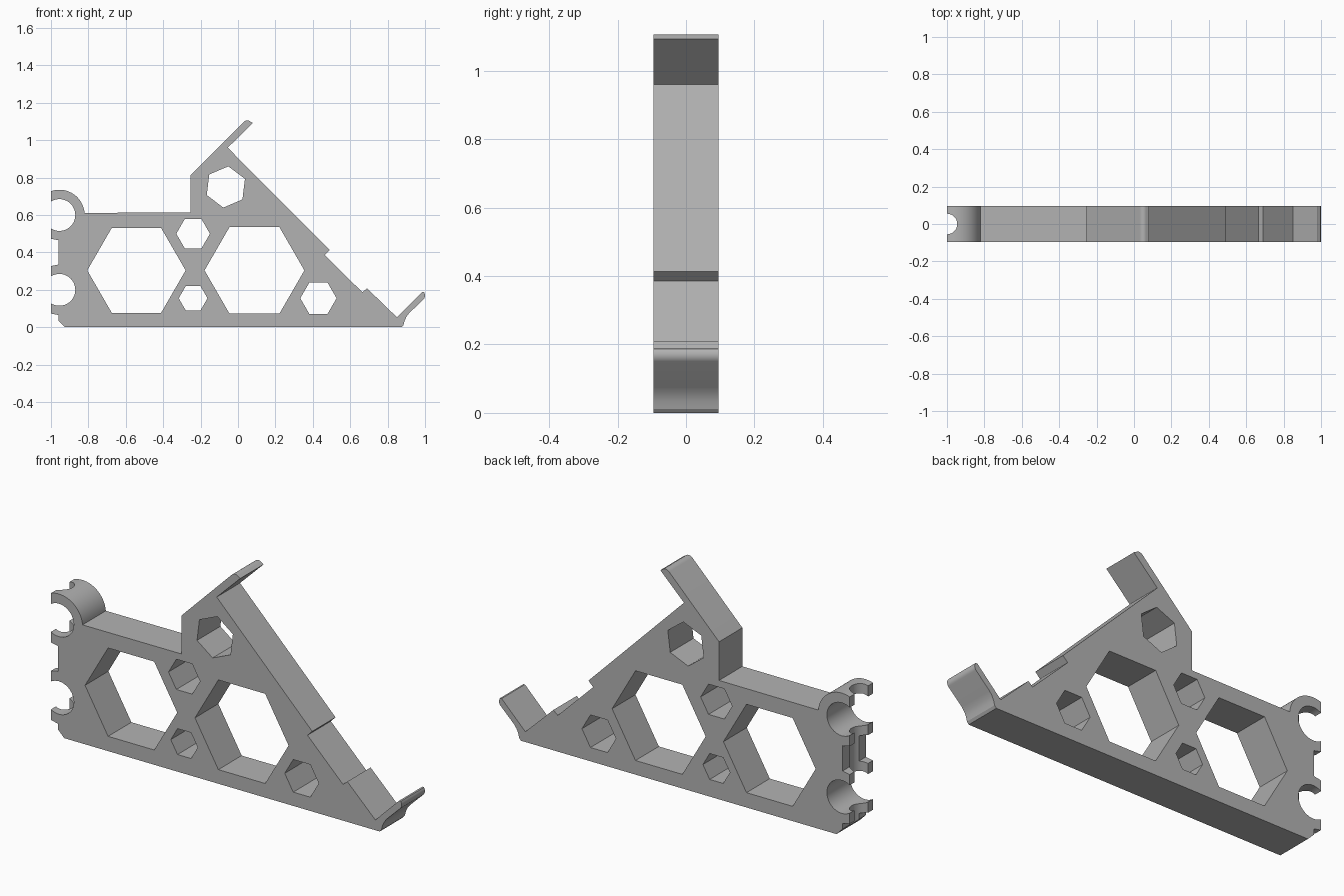
import bpy, bmesh, math
from mathutils import Matrix, Vector

cube = bpy.data.objects.get("Cube")
if cube:
    bpy.data.objects.remove(cube)

HALF = 0.095          # half thickness of the plate
HOOK_X = -0.955       # centre of both round clips
HOOK_Z = (0.6, 0.2)

grey = bpy.data.materials.new("plain grey")
grey.use_nodes = True
colour = (0.45, 0.45, 0.45, 1)
grey.diffuse_color = colour
grey.node_tree.nodes["Principled BSDF"].inputs["Base Color"].default_value = colour


def arc(cx, cz, r, start, end, steps):
    return [(cx + r * math.cos(math.radians(start + (end - start) * i / steps)),
             cz + r * math.sin(math.radians(start + (end - start) * i / steps)))
            for i in range(steps + 1)]


def prism(bm, points, half):
    """Extrude an outline in the x-z plane along y."""
    face = bm.faces.new([bm.verts.new((x, -half, z)) for x, z in points])
    new = bmesh.ops.extrude_face_region(bm, geom=[face])["geom"]
    bmesh.ops.translate(bm, vec=(0, 2 * half, 0),
                        verts=[v for v in new if isinstance(v, bmesh.types.BMVert)])


def make_object(name, bm):
    bmesh.ops.recalc_face_normals(bm, faces=bm.faces[:])
    mesh = bpy.data.meshes.new(name)
    bm.to_mesh(mesh)
    bm.free()
    mesh.materials.append(grey)
    obj = bpy.data.objects.new(name, mesh)
    bpy.context.collection.objects.link(obj)
    return obj


# Side outline: clips, stepped back, upper lip, sloped rest, lower lip, base
outline = arc(HOOK_X, 0.6, 0.135, 109.5, 5, 24)
outline += [(-0.255, 0.613), (-0.255, 0.812), (0.03, 1.097)]
outline += arc(0.05, 1.08, 0.026, 135, 45, 6)
outline += [(0.08, 1.092), (-0.055, 0.96), (0.49, 0.413), (0.463, 0.386),
            (0.665, 0.187), (0.69, 0.208), (0.85, 0.053), (0.985, 0.188)]
outline += arc(0.97, 0.17, 0.03, 35, -40, 6)
outline += [(0.915, 0.075), (0.9, 0.055), (0.891, 0.035), (0.885, 0.012),
            (0.875, 0), (-0.925, 0), (-0.96, 0.035)]
outline += [(-0.96, 0.065), (-1, 0.073), (-1, 0.327), (-0.96, 0.335),
            (-0.96, 0.465), (-1, 0.473)]
bm = bmesh.new()
prism(bm, outline, HALF)
bracket = make_object("bracket", bm)

# Hexagonal windows (x, z, radius, turn) and the two clip bores
windows = [(-0.543, 0.304, 0.263, 0), (0.088, 0.304, 0.267, 0),
           (-0.24, 0.5, 0.09, 0), (-0.24, 0.155, 0.077, 0),
           (0.43, 0.155, 0.097, 0), (-0.065, 0.75, 0.111, 23)]
bm = bmesh.new()
for x, z, r, turn in windows:
    prism(bm, arc(x, z, r, turn, turn + 300, 5), 0.2)
for z in HOOK_Z:
    prism(bm, arc(HOOK_X, z, 0.085, 0, 352.5, 47), 0.2)
window_cutter = make_object("window_cutter", bm)

# Round vertical notch through the clip tips
bm = bmesh.new()
bmesh.ops.create_cone(bm, cap_ends=True, segments=40, radius1=0.055, radius2=0.055,
                      depth=0.9, matrix=Matrix.Translation(Vector((-1, 0, 0.4))))
notch_cutter = make_object("notch_cutter", bm)

for cutter in (window_cutter, notch_cutter):
    cutter.hide_render = True
    mod = bracket.modifiers.new(cutter.name, "BOOLEAN")
    mod.operation = "DIFFERENCE"
    mod.solver = "EXACT"
    mod.object = cutter

bpy.ops.object.select_all(action="DESELECT")
bracket.select_set(True)
bpy.context.view_layer.objects.active = bracket
for mod in list(bracket.modifiers):
    bpy.ops.object.modifier_apply(modifier=mod.name)
for cutter in (window_cutter, notch_cutter):
    bpy.data.objects.remove(cutter)
bpy.ops.object.shade_smooth_by_angle(angle=math.radians(25))
